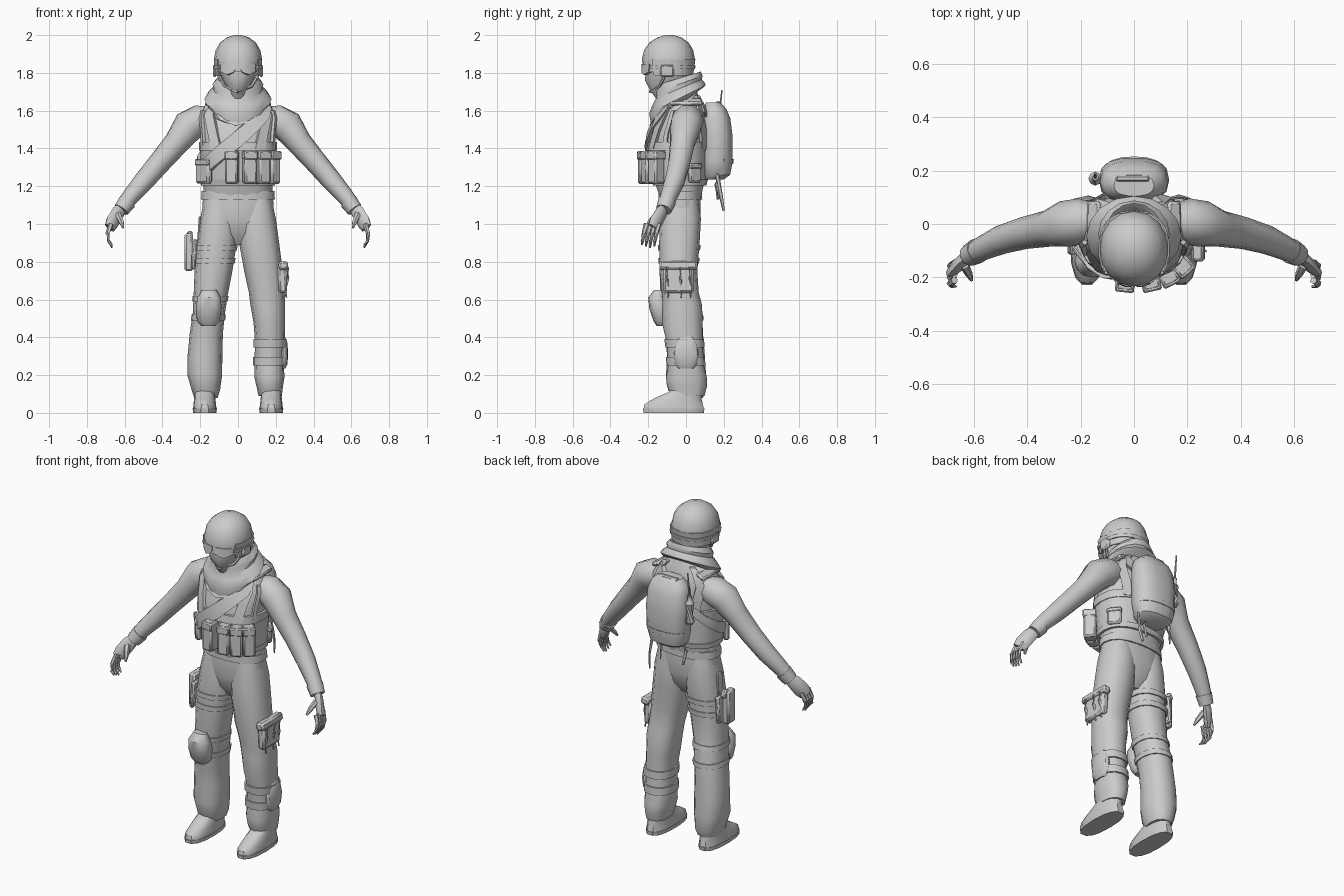
import bpy, bmesh, math
from mathutils import Vector, Matrix


def finish(name, bm):
    me = bpy.data.meshes.new(name)
    bm.to_mesh(me)
    bm.free()
    ob = bpy.data.objects.new(name, me)
    bpy.context.collection.objects.link(ob)
    return ob


def build(name, loops, closed=False):
    """Skin a list of equal vertex loops."""
    bm = bmesh.new()
    rows = [[bm.verts.new(p) for p in lp] for lp in loops]
    n = len(rows[0])
    pairs = list(zip(rows, rows[1:])) + ([(rows[-1], rows[0])] if closed else [])
    for a, b in pairs:
        for i in range(n):
            bm.faces.new((a[i], a[(i + 1) % n], b[(i + 1) % n], b[i]))
    if not closed:
        bm.faces.new(rows[0])
        bm.faces.new(rows[-1])
    bmesh.ops.recalc_face_normals(bm, faces=bm.faces)
    return finish(name, bm)


def ring_point(r, a, off=0.0, p=0.85):
    c, s = math.cos(math.radians(a)), math.sin(math.radians(a))
    tilt = r[5] if len(r) > 5 else 0
    return Vector((r[0] + (r[3] + off) * math.copysign(abs(c) ** p, c),
                   r[1] + (r[4] + off) * math.copysign(abs(s) ** p, s), r[2] + tilt * s))


def loft(name, rings, n=14, p=0.85):
    """Rings are (x, y, z, x radius, y radius, optional front-to-back tilt)."""
    return build(name, [[ring_point(r, 360 * i / n, 0, p) for i in range(n)] for r in rings])


def skin(rings, a, z, off):
    """Point on a lofted body at angle a (front = -90) and height z."""
    rs = sorted(rings, key=lambda r: r[2])
    z = min(max(z, rs[0][2]), rs[-1][2])
    for lo, hi in zip(rs, rs[1:]):
        if z <= hi[2]:
            t = (z - lo[2]) / (hi[2] - lo[2])
            return ring_point([u + (v - u) * t for u, v in zip(lo, hi)], a, off)


def strap(name, rings, pts, off=0.015, closed=False):
    """Strap lying on a body; pts are edge pairs (angle, z, angle, z)."""
    return build(name, [[skin(rings, a, z, off), skin(rings, b, w, off),
                         skin(rings, b, w, -.004), skin(rings, a, z, -.004)]
                        for a, z, b, w in pts], closed)


def band(name, rings, z0, z1, off=0.015, a0=0, a1=360, n=16):
    full = a1 - a0 == 360
    angs = [a0 + (a1 - a0) * i / n for i in range(n if full else n + 1)]
    return strap(name, rings, [(a, z0, a, z1) for a in angs], off, full)


def tube(name, path, n=8, flat=1.0):
    """Tube along (x, y, z, radius) points."""
    pts = [Vector(q[:3]) for q in path]
    loops = []
    for i, q in enumerate(path):
        t = pts[min(i + 1, len(pts) - 1)] - pts[max(i - 1, 0)]
        m = t.to_track_quat('Z', 'Y')
        loops.append([pts[i] + m @ Vector((q[3] * flat * math.cos(k * math.tau / n),
                                           q[3] * math.sin(k * math.tau / n), 0)) for k in range(n)])
    return build(name, loops)


def box(name, loc, size, rot=(0, 0, 0), bevel=0.008):
    bm = bmesh.new()
    bmesh.ops.create_cube(bm, size=1, matrix=Matrix.Diagonal((*size, 1)))
    bmesh.ops.bevel(bm, geom=bm.edges[:], offset=bevel, segments=1, affect='EDGES')
    ob = finish(name, bm)
    ob.location = loc
    ob.rotation_euler = [math.radians(r) for r in rot]


# Torso and pelvis
torso = [(0, -.03, 1.14, .178, .11), (0, -.035, 1.25, .185, .14), (0, -.045, 1.38, .19, .15),
         (0, -.035, 1.48, .195, .145), (0, -.02, 1.58, .205, .115), (0, -.01, 1.65, .16, .09),
         (0, -.02, 1.71, .08, .075)]
loft("torso", torso, 18)
pelvis = [(0, -.03, 1.2, .182, .105), (0, -.03, 1.1, .188, .108), (0, -.03, 1.02, .19, .106),
          (0, -.03, .95, .15, .088), (0, -.03, .89, .04, .05)]
loft("pelvis", pelvis, 18)
band("belt", pelvis, 1.13, 1.175, .009)

# Trouser legs, loose at the knee and hem
left = [(.098, -.03, 1.13, .08, .095), (.1, -.03, 1.03, .1, .109), (.112, -.035, .9, .106, .107),
        (.135, -.04, .75, .102, .1), (.152, -.03, .64, .095, .097), (.158, -.02, .57, .092, .105),
        (.165, -.02, .48, .083, .108), (.17, -.008, .38, .08, .096), (.165, 0, .25, .078, .095),
        (.166, .002, .19, .08, .108), (.168, .005, .14, .07, .106), (.17, .01, .09, .062, .088)]
right = [(-.098, -.03, 1.13, .08, .095), (-.1, -.03, 1.03, .1, .109), (-.112, -.035, .9, .106, .107),
         (-.13, -.04, .75, .1, .1), (-.145, -.035, .62, .09, .1), (-.155, -.02, .52, .085, .106),
         (-.168, -.01, .42, .088, .1), (-.175, 0, .3, .092, .1), (-.176, 0, .2, .092, .106),
         (-.17, .006, .12, .075, .1), (-.17, .01, .08, .062, .08)]
loft("left_leg", left, 12)
loft("right_leg", right, 12)

for s in (-1, 1):
    side = "left" if s > 0 else "right"
    # Boots
    x = s * .176
    loft(side + "_boot", [(x, -.065, .02, .062, .163), (x, -.065, .045, .06, .158),
                          (x, -.045, .075, .056, .13), (x, -.005, .11, .054, .09),
                          (x, .01, .15, .05, .07)], 14, .8)
    loft(side + "_sole", [(x, -.065, 0, .062, .163), (x, -.065, .022, .064, .166)], 14, .8)
    # Arms with cuffs
    tube(side + "_arm", [(s * a, b, c, r) for a, b, c, r in (
        (.14, .01, 1.56, .065), (.2, .01, 1.55, .086), (.26, .0, 1.52, .087), (.325, -.018, 1.43, .068),
        (.415, -.035, 1.325, .06), (.5, -.06, 1.225, .054), (.565, -.09, 1.15, .046),
        (.605, -.11, 1.1, .04))], 10)
    tube(side + "_cuff", [(s * .585, -.1, 1.12, .048), (s * .618, -.118, 1.075, .042)], 10)
    # Hands
    tube(side + "_palm", [(s * .61, -.115, 1.09, .03), (s * .635, -.13, 1.06, .042),
                          (s * .665, -.16, 1.01, .045), (s * .68, -.175, .98, .036)], 8, .55)
    for i in range(4):
        y = -.145 - .022 * i
        tube(f"{side}_finger_{i}", [(s * .672, y, 1.0, .014), (s * .69, y - .012, .95, .012),
                                    (s * .685, y - .02, .91, .009),
                                    (s * .667, y - .023, .875 + .008 * abs(i - 1), .005)], 5)
    tube(side + "_thumb", [(s * .635, -.155, 1.05, .018), (s * .617, -.19, 1.01, .014),
                           (s * .608, -.21, .98, .006)], 6)

# Head, helmet and goggles
head = [(0, -.05, 1.6, .06, .065), (0, -.08, 1.67, .05, .085), (0, -.105, 1.705, .05, .085),
        (0, -.108, 1.76, .082, .112), (0, -.1, 1.82, .1, .115), (0, -.095, 1.88, .1, .115)]
loft("masked_head", head, 14, .95)
dome = [(0, -.09, 1.77, .118, .122), (0, -.092, 1.84, .126, .136), (0, -.093, 1.875, .127, .14),
        (0, -.092, 1.92, .118, .13), (0, -.09, 1.96, .095, .105), (0, -.088, 1.987, .06, .065),
        (0, -.088, 2.0, .02, .022)]
loft("helmet_dome", [(0, -.093, 1.86, .128, .141)] + dome[2:], 16, .95)
strap("helmet_skirt", dome, [(a, 1.87, a, 1.785) for a in range(-35, 216, 25)], .003)
band("goggle_strap", dome, 1.82, 1.84, .007, -40, 220)
band("goggle_frame", head, 1.805, 1.86, .017, -152, -28, 10)
for s in (-1, 1):
    strap("goggle_lens", head, [(-90 + s * a, z0, -90 + s * a, 1.848) for a, z0 in
                                ((3, 1.822), (12, 1.8), (28, 1.79), (48, 1.805))], .022)
    box("ear_pad", (s * .122, -.1, 1.81), (.022, .075, .065), bevel=.009)
    tube("chin_strap", [(s * .106, -.11, 1.79, .008), (s * .072, -.14, 1.73, .008),
                        (0, -.19, 1.7, .008)], 5)

# Scarf: draped cloth with a hanging front
scarf = [(0, -.045, 1.625, .155, .14, .1), (0, -.045, 1.66, .178, .15, .075),
         (0, -.04, 1.69, .158, .138, .06), (0, -.038, 1.715, .132, .122, .05),
         (0, -.038, 1.74, .134, .126, .045), (0, -.036, 1.772, .108, .114, .035),
         (0, -.04, 1.76, .088, .098, .03), (0, -.04, 1.68, .06, .07, .03)]
loft("scarf", scarf, 16, 1)
strap("scarf_tip", torso, [(-128, 1.61, -128, 1.65), (-110, 1.55, -110, 1.65), (-92, 1.52, -92, 1.65),
                           (-75, 1.54, -75, 1.65), (-55, 1.61, -55, 1.65)], .032)

# Load vest, shoulder straps and sash
band("vest_wrap", torso, 1.215, 1.41, .01, n=20)
band("vest_top_band", torso, 1.39, 1.435, .015, n=20)
band("vest_bottom_band", torso, 1.205, 1.235, .014, n=20)
for s in (-1, 1):
    for front in (-1, 1):
        path = ((32, 1.4), (38, 1.5), (42, 1.58), (40, 1.65), (38, 1.68))
        strap("shoulder_strap", torso, [(90 * front + s * (a - 9), z, 90 * front + s * (a + 9), z)
                                        for a, z in path], .018)
    strap("vest_side_strap", torso, [(-90 + s * 63, z, -90 + s * 71, z)
                                     for z in (1.4, 1.48, 1.56, 1.6)], .014)
    box("strap_pad", (s * .15, .0, 1.645), (.055, .17, .025), (0, s * 25, 0), .01)
sash = [(-38, 1.655), (-50, 1.6), (-68, 1.535), (-90, 1.45), (-115, 1.37), (-138, 1.315), (-160, 1.29),
        (-185, 1.32), (-215, 1.38), (-250, 1.47), (-280, 1.56), (-308, 1.63)]
strap("sash", torso, [(a - 3, z + .038, a + 3, z - .038) for a, z in sash], .03)


def torso_pouch(name, a, z, size):
    p = skin(torso, a, z, size[1] / 2)
    yaw = math.degrees(math.atan2(p.y + .04, p.x * .6)) + 90
    box(name, p, size, (0, 0, yaw), .01)
    up = p + Vector((0, 0, size[2] * .36))
    box(name + "_flap", up, (size[0] + .004, size[1] + .008, size[2] * .26), (0, 0, yaw), .006)


# Magazine pouches across the front, flat pouches on the sides
for i, a in enumerate((-96, -77, -58, -38)):
    torso_pouch(f"magazine_pouch_{i}", a, 1.3, (.068, .07, .175))
torso_pouch("right_side_pouch", -150, 1.28, (.11, .035, .13))
torso_pouch("back_pouch", 28, 1.27, (.08, .025, .1))

# Backpack with lid, pocket, handle, radio and loose straps
pack = [(0, .15, 1.235, .08, .05), (0, .16, 1.26, .112, .075), (0, .165, 1.33, .128, .084),
        (0, .165, 1.46, .132, .084), (0, .158, 1.56, .127, .078), (0, .15, 1.61, .112, .064),
        (0, .145, 1.642, .075, .04)]
loft("backpack", pack, 14, .78)
band("backpack_lower_strap", pack, 1.32, 1.345, .004, 20, 160, 8)
tube("backpack_handle", [(-.07, .165, 1.615, .012), (-.06, .17, 1.64, .012), (.05, .17, 1.64, .012),
                         (.06, .165, 1.615, .012)], 6)
tube("radio", [(-.142, .17, 1.4, .022), (-.145, .17, 1.41, .026), (-.145, .17, 1.52, .026),
               (-.145, .17, 1.54, .014), (-.145, .175, 1.57, .012)])
tube("antenna", [(-.145, .175, 1.56, .007), (-.145, .19, 1.71, .004)], 6)
for x, y, z in ((.1, .2, 1.07), (.05, .17, 1.13), (-.1, .18, 1.14)):
    tube("loose_strap", [(x, .15, 1.31, .011), (x * 1.1, .17, 1.24, .011),
                         (x * 1.15, y - .015, z + .08, .011), (x * 1.05, y, z, .008)], 5, .5)

# Right thigh holster and right knee pad
for z in (.79, .86):
    band("holster_strap", right, z, z + .03, .006)
box("holster_plate", (-.232, -.04, .84), (.025, .15, .16), (0, 4, 0), .008)
box("holster", (-.26, -.04, .85), (.045, .075, .2), (0, 0, 0), .01)
box("holster_grip", (-.255, -.015, .93), (.03, .06, .05), (25, 0, 0), .008)
box("holster_hanger", (-.207, -.03, .96), (.012, .05, .16), (0, 4, 0), .004)
knee = [(-.157, -.125, .46, .035, .03), (-.157, -.128, .485, .06, .044), (-.155, -.14, .55, .068, .054),
        (-.153, -.15, .61, .062, .05), (-.152, -.145, .65, .04, .025)]
loft("right_knee_pad", knee, 12)
for z in (.49, .59):
    band("right_knee_strap", right, z, z + .03, .005)

# Left thigh cargo pouch with hanging ties
box("cargo_pouch", (.235, -.04, .71), (.045, .16, .15), (0, -3, 0), .012)
box("cargo_flap", (.24, -.04, .78), (.05, .2, .045), (0, -8, 0), .01)
for y in (-.1, -.03, .02):
    tube("cargo_tie", [(.262, y, .77, .01), (.264, y, .71, .01), (.25, y + .006, .66, .01),
                       (.256, y + .005, .61, .006)], 5, .6)

# Left knee pad, slipped down and turned outwards
for z in (.25, .345):
    band("left_knee_strap", left, z, z + .045, .008)
slipped = [(.235, 0, .235, .015, .04), (.238, 0, .26, .024, .06), (.238, 0, .32, .028, .068),
           (.236, 0, .38, .024, .055), (.233, 0, .405, .014, .035)]
loft("left_knee_pad", slipped, 12)

# Shading
for ob in bpy.context.collection.objects:
    ob.select_set(True)
    bpy.context.view_layer.objects.active = ob
bpy.ops.object.shade_smooth_by_angle(angle=math.radians(40))
